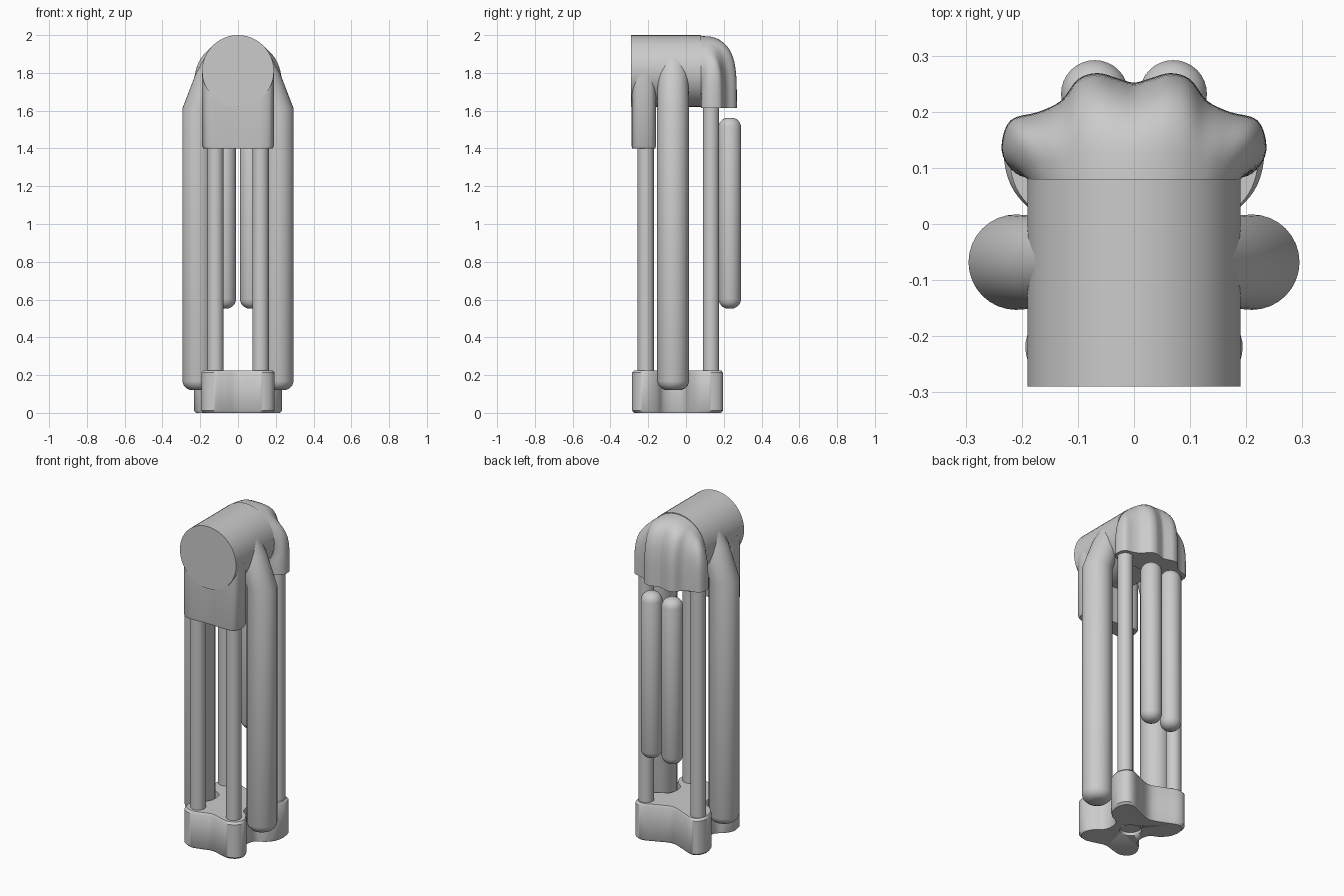
import bpy, bmesh, math

if "Cube" in bpy.data.objects:
    bpy.data.objects.remove(bpy.data.objects["Cube"])


def spline(pts, n=5):
    """Closed Catmull-Rom curve through points of any dimension."""
    out, m = [], len(pts)
    for i in range(m):
        a, b, c, d = (pts[(i + k) % m] for k in (-1, 0, 1, 2))
        for j in range(n):
            t = j / n
            out.append(tuple(0.5 * (2 * q + (r - p) * t + (2 * p - 5 * q + 4 * r - s) * t ** 2
                                    + (3 * q - p - 3 * r + s) * t ** 3)
                             for p, q, r, s in zip(a, b, c, d)))
    return out


def loft(name, rings, cap_start=True, angle=40):
    """Skin a list of equal-length closed rings."""
    bm = bmesh.new()
    rows = [[bm.verts.new(p) for p in ring] for ring in rings]
    n = len(rows[0])
    for a, b in zip(rows, rows[1:]):
        for i in range(n):
            j = (i + 1) % n
            bm.faces.new((a[i], a[j], b[j], b[i]))
    if cap_start:
        bm.faces.new(rows[0])
    bm.faces.new(rows[-1])
    bmesh.ops.remove_doubles(bm, verts=bm.verts, dist=0.0004)
    bmesh.ops.recalc_face_normals(bm, faces=bm.faces)
    me = bpy.data.meshes.new(name)
    bm.to_mesh(me)
    bm.free()
    ob = bpy.data.objects.new(name, me)
    bpy.context.collection.objects.link(ob)
    bpy.ops.object.select_all(action='DESELECT')
    ob.select_set(True)
    bpy.context.view_layer.objects.active = ob
    bpy.ops.object.shade_smooth_by_angle(angle=math.radians(angle))
    return ob


def tube(name, sections, n=32):
    """Upright tube from (x, y, z, radius) sections."""
    return loft(name, [[(x + r * math.cos(2 * math.pi * i / n), y + r * math.sin(2 * math.pi * i / n), z)
                        for i in range(n)] for x, y, z, r in sections])


def mirrored(half):
    """Complete a right-hand outline whose ends lie on x = 0."""
    return half + [(-p[0], p[1]) for p in half[-2:0:-1]]


def slab(name, half, z0, z1, top_round=True):
    """Lobed plate with softened rims."""
    pts = spline(mirrored(half))
    cy = sum(p[1] for p in pts) / len(pts)
    levels = [(z0, 0.955), (z0 + 0.012, 1.0)]
    levels += [(z1 - 0.012, 1.0), (z1, 0.955)] if top_round else [(z1, 1.0)]
    return loft(name, [[(x * s, cy + (y - cy) * s, z) for x, y in pts] for z, s in levels])


# Lobed foot with a round recess underneath
foot = slab("foot", [(0, -0.255), (0.07, -0.273), (0.13, -0.285), (0.18, -0.26), (0.193, -0.21),
                     (0.165, -0.155), (0.125, -0.12), (0.11, -0.07), (0.125, -0.01), (0.18, 0.022),
                     (0.22, 0.07), (0.232, 0.135), (0.21, 0.185), (0.165, 0.195), (0.09, 0.165),
                     (0, 0.135)], 0.0, 0.225)
cutter = tube("foot_recess_cutter", [(0, -0.03, -0.05, 0.06), (0, -0.03, 0.02, 0.06)])
cutter.hide_render = True
cutter.hide_viewport = True
cut = foot.modifiers.new("recess", 'BOOLEAN')
cut.operation = 'DIFFERENCE'
cut.object = cutter

# Front collar that holds the two front rods
slab("front_collar", [(0, -0.282), (0.08, -0.286), (0.14, -0.286), (0.178, -0.27), (0.19, -0.225),
                      (0.178, -0.178), (0.14, -0.16), (0.08, -0.168), (0, -0.175)],
     1.4, 1.8, top_round=False)

# Head barrel, lying front to back
R, HZ = 0.19, 1.81
loft("head_barrel", [[(R * math.cos(2 * math.pi * i / 48), y, HZ + R * math.sin(2 * math.pi * i / 48))
                      for i in range(48)] for y in (-0.29, 0.08)])

# Rear hood: elbow from the round barrel to a lobed downward opening
Y0, Z0 = 0.08, 1.615
hood_half = [(0, 0.08, -90), (0.1, 0.08, -60), (0.19, 0.082, -35), (0.225, 0.105, -12), (0.236, 0.14, 8),
             (0.22, 0.185, 26), (0.17, 0.2, 41), (0.13, 0.22, 52), (0.1, 0.258, 62), (0.065, 0.269, 71),
             (0.03, 0.26, 80), (0, 0.252, 90)]
ctrl = [(x, y - Y0, R * math.cos(math.radians(a)), R + R * math.sin(math.radians(a)))
        for x, y, a in hood_half]
ctrl += [(-a, b, -c, d) for a, b, c, d in ctrl[-2:0:-1]]
outline = spline(ctrl, 4)
rings = []
for k in range(19):
    th = math.pi / 2 * (1 - (1 - k / 18) ** 1.8)
    s = math.sin(th) ** 0.7
    c = max(math.cos(th), 0.0) ** 0.5 if k < 18 else 0.0
    rings.append([(xs + (xe - xs) * s, Y0 + ye * s, Z0 + zs * c) for xe, ye, xs, zs in outline])
loft("rear_hood", rings, cap_start=False)

for side, sx in (("left", -1), ("right", 1)):
    # Thick side tube, leaning into the barrel at the top
    x, y = sx * 0.21, -0.068
    tube("side_tube_" + side, [(x, y, 0.12, 0.04), (x, y, 0.13, 0.062), (x, y, 0.147, 0.078),
                               (x, y, 0.168, 0.085), (x, y, 1.61, 0.085),
                               (sx * 0.142, y, 1.8, 0.08), (sx * 0.1, y, 1.9, 0.066)])
    # Slim supporting rods
    tube("front_rod_" + side, [(sx * 0.12, -0.213, 0.2, 0.043), (sx * 0.12, -0.213, 1.42, 0.043)], 24)
    tube("rear_rod_" + side, [(sx * 0.175, 0.133, 0.2, 0.043), (sx * 0.175, 0.133, 1.63, 0.043)], 24)
    # Round-ended rear canister
    x, y = sx * 0.07, 0.232
    ends = [(0.0, 0.02), (0.01, 0.04), (0.025, 0.053), (0.045, 0.06)]
    tube("rear_canister_" + side, [(x, y, 0.553 + d, r) for d, r in ends]
         + [(x, y, 1.562 - d, r) for d, r in reversed(ends)])
